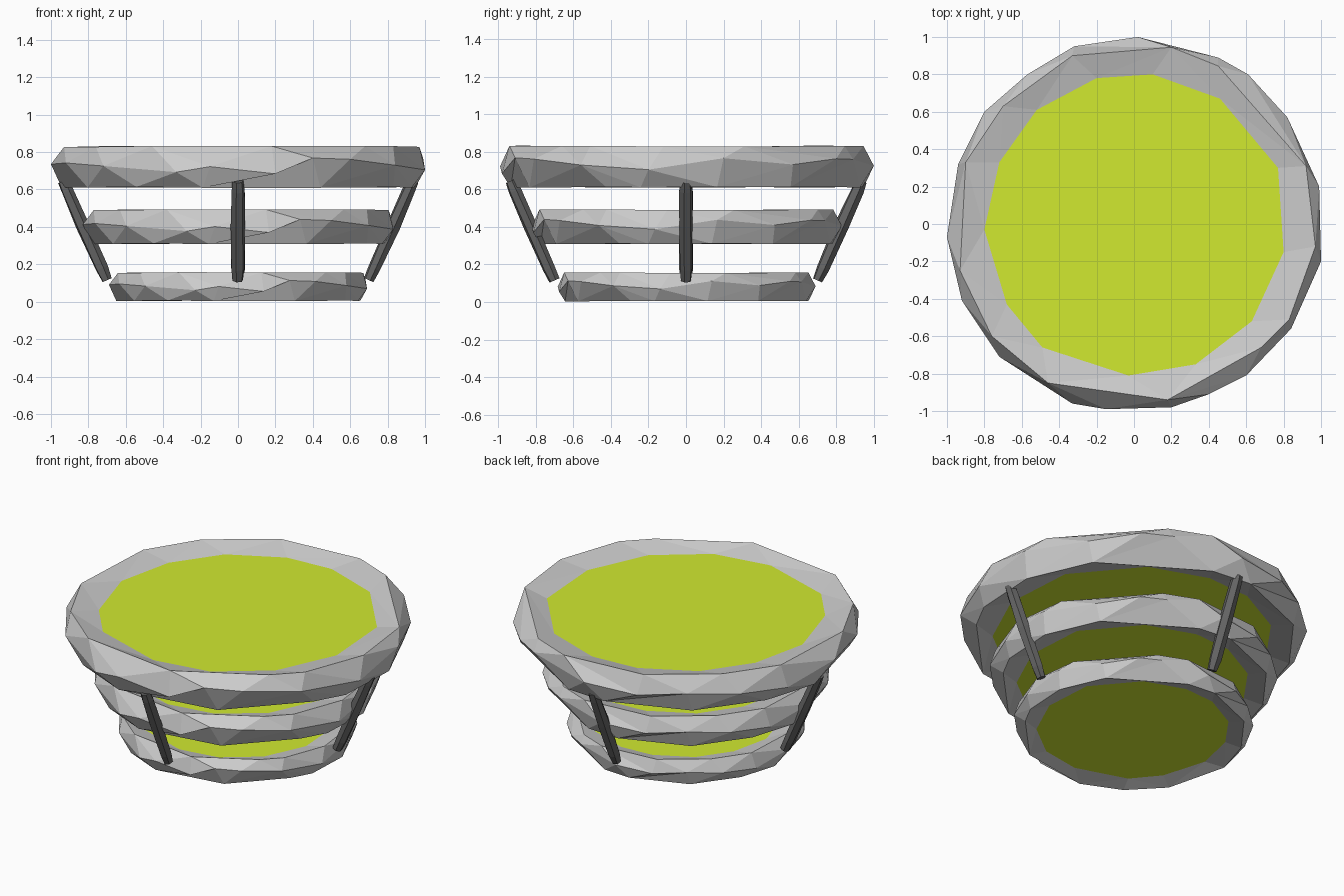
import bpy, bmesh, math, random
from mathutils import Vector, Matrix

if "Cube" in bpy.data.objects:
    bpy.data.objects.remove(bpy.data.objects["Cube"])

random.seed(4)

# Outlines of one rough stone hoop, largest size (x, y)
RIM = [(.02, 1), (.45, .89), (.61, .8), (.82, .57), (.99, .2), (1, -.2), (.84, -.56),
       (.6, -.81), (.4, -.91), (.2, -.98), (-.15, -.99), (-.33, -.96), (-.72, -.71),
       (-.92, -.41), (-1, -.07), (-.94, .32), (-.8, .6), (-.57, .8), (-.32, .95)]
TOP = [(.2, .945), (.45, .845), (.92, .31), (.97, -.12), (.83, -.51), (.68, -.66), (.18, -.94),
       (-.46, -.85), (-.76, -.6), (-.93, -.25), (-.9, .33), (-.7, .63), (-.33, .9)]
INNER = [(-.2, .78), (.1, .8), (.46, .67), (.77, .3), (.8, -.15), (.63, -.52), (.33, -.75),
         (-.03, -.81), (-.49, -.66), (-.68, -.43), (-.8, -.03), (-.72, .33), (-.52, .61)]


def material(name, color):
    m = bpy.data.materials.new(name)
    m.diffuse_color = color
    m.use_nodes = True
    m.node_tree.nodes["Principled BSDF"].inputs["Base Color"].default_value = m.diffuse_color
    return m


def finish(bm, name, mat=None):
    bmesh.ops.recalc_face_normals(bm, faces=bm.faces)
    me = bpy.data.meshes.new(name)
    bm.to_mesh(me)
    bm.free()
    ob = bpy.data.objects.new(name, me)
    if mat:
        me.materials.append(mat)
    bpy.context.collection.objects.link(ob)
    return ob


def angle(p):
    return math.atan2(p[1], p[0])


def loop(bm, pts, z, wobble=0.0):
    pts = sorted(pts, key=angle)
    return [bm.verts.new((x, y, z + random.uniform(-wobble, wobble))) for x, y in pts]


def strip(bm, a, b):
    """Triangle band between two loops with different point counts."""
    def ang(l, i):
        return angle(l[i % len(l)].co) + 2 * math.pi * (i // len(l))
    i = j = 0
    while i < len(a) or j < len(b):
        va, vb = a[i % len(a)], b[j % len(b)]
        if j >= len(b) or (i < len(a) and ang(a, i + 1) <= ang(b, j + 1)):
            i += 1
            bm.faces.new((va, a[i % len(a)], vb))
        else:
            j += 1
            bm.faces.new((va, b[j % len(b)], vb))


def stone_mesh():
    bm = bmesh.new()
    turn = Matrix.Rotation(math.radians(17), 2)
    bottom = [tuple(turn @ Vector(p) * .985) for p in TOP]
    loops = [loop(bm, INNER, .073), loop(bm, TOP, .11, .003), loop(bm, RIM, .005, .05),
             loop(bm, bottom, -.108, .003), loop(bm, INNER, -.07)]
    for k in range(5):
        strip(bm, loops[k], loops[(k + 1) % 5])
    return bm


def fill_mesh():
    bm = bmesh.new()
    pts = [(x * 1.005, y * 1.005) for x, y in INNER]
    hi, lo = loop(bm, pts, .073), loop(bm, pts, -.07)
    bm.faces.new(hi)
    bm.faces.new(lo)
    strip(bm, hi, lo)
    return bm


green = material("green", (.64, .82, .03, 1))
dark = material("dark", (.13, .13, .13, 1))

# Three stone hoops with green filling, same shape at three sizes
stone, fill = stone_mesh(), fill_mesh()
for level, size, z in (("bottom", .69, .08), ("middle", .83, .4), ("top", 1, .72)):
    for src, part, mat in ((stone, "stone_ring", None), (fill, "green_disc", green)):
        bm = src.copy()
        bmesh.ops.transform(bm, matrix=Matrix.Translation((0, 0, z)) @ Matrix.Scale(size, 4),
                            verts=bm.verts)
        finish(bm, f"{level}_{part}", mat)
stone.free()
fill.free()

# Four rough leaning struts
for k, side in enumerate(("right", "back", "left", "front")):
    low, high = Vector((.70, 0, .115)), Vector((.935, 0, .645))
    axis = high - low
    frame = Matrix.Translation(low) @ axis.to_track_quat('Z', 'Y').to_matrix().to_4x4()
    bm = bmesh.new()
    rows = []
    for t, r in ((0, .03), (.12, .037), (.55, .04), (.9, .036), (1, .031)):
        row = []
        for s in range(6):
            a = math.tau * s / 6 + .25
            q = r * random.uniform(.88, 1.05)
            row.append(bm.verts.new((q * math.cos(a), q * math.sin(a), axis.length * t)))
        rows.append(row)
    for a, b in zip(rows, rows[1:]):
        for s in range(6):
            n = (s + 1) % 6
            bm.faces.new((a[s], a[n], b[n], b[s]))
    bm.faces.new(rows[0])
    bm.faces.new(rows[-1])
    bmesh.ops.transform(bm, matrix=Matrix.Rotation(k * math.pi / 2, 4, 'Z') @ frame, verts=bm.verts)
    finish(bm, f"{side}_strut", dark)
